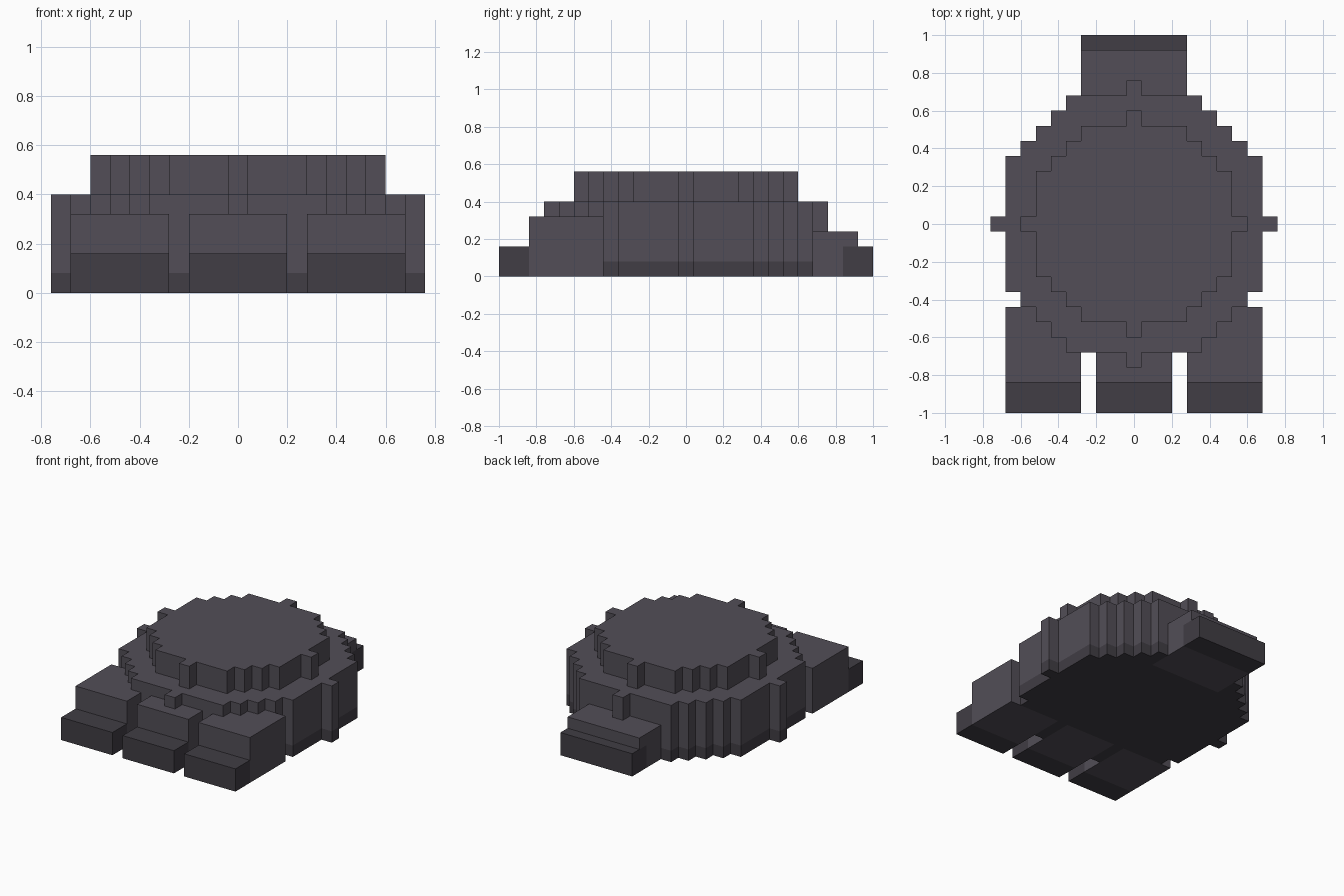
import bpy, bmesh
from mathutils import Vector

if "Cube" in bpy.data.objects:
    bpy.data.objects.remove(bpy.data.objects["Cube"])

S = 0.08  # voxel size; cells are centred on x and y


def material(name, rgb):
    m = bpy.data.materials.new(name)
    m.diffuse_color = (*rgb, 1)
    m.use_nodes = True
    m.node_tree.nodes["Principled BSDF"].inputs["Base Color"].default_value = m.diffuse_color
    return m


LIGHT = material("slate", (0.085, 0.076, 0.095))
DARK = material("dark_slate", (0.052, 0.047, 0.058))


def disc(r, z0, z1):
    return {(i, j, k) for i in range(-r, r + 1) for j in range(-r, r + 1)
            if i * i + j * j <= r * r for k in range(z0, z1)}


def box(x0, x1, y0, y1, z0, z1):
    return {(i, j, k) for i in range(x0, x1 + 1) for j in range(y0, y1 + 1)
            for k in range(z0, z1 + 1)}


# Parts in order; later parts claim any cells they share with earlier ones
parts = [
    ("ankle_sole", disc(9, 0, 1), DARK),
    ("ankle_body", disc(9, 1, 5), LIGHT),
    ("ankle_top", disc(7, 5, 7), LIGHT),
    ("heel", box(-3, 3, 7, 11, 0, 2), LIGHT),
    ("heel_tip", box(-3, 3, 11, 12, 0, 1), DARK),
]
for side, c in (("left", -6), ("middle", 0), ("right", 6)):
    parts.append((side + "_toe", box(c - 2, c + 2, -10, -6, 0, 3), LIGHT))
    parts.append((side + "_toe_tip", box(c - 2, c + 2, -12, -11, 0, 1), DARK))

# The sunken part of each toe keeps to its own cells below the body
owner = {}
for index, (_, cells, _) in enumerate(parts):
    for cell in cells:
        owner[cell] = index


def build(name, cells, mat):
    """Mesh the outer skin of a set of cells, merging flat faces."""
    bm = bmesh.new()
    for cell in sorted(cells):
        for axis in range(3):
            for sign in (-1, 1):
                near = list(cell)
                near[axis] += sign
                if tuple(near) in owner:
                    continue
                u, v, n = Vector(), Vector(), Vector()
                u[(axis + 1) % 3] = v[(axis + 2) % 3] = 0.5
                n[axis] = 0.5 * sign
                mid = Vector(cell) + Vector((0, 0, 0.5)) + n
                loop = [mid - u - v, mid + u - v, mid + u + v, mid - u + v]
                bm.faces.new([bm.verts.new(p * S) for p in loop[::sign]])
    bmesh.ops.remove_doubles(bm, verts=bm.verts, dist=0.001)
    bmesh.ops.dissolve_limit(bm, angle_limit=0.01, verts=bm.verts, edges=bm.edges)
    mesh = bpy.data.meshes.new(name)
    bm.to_mesh(mesh)
    bm.free()
    mesh.materials.append(mat)
    bpy.context.collection.objects.link(bpy.data.objects.new(name, mesh))


for index, (name, _, mat) in enumerate(parts):
    build(name, {c for c, o in owner.items() if o == index}, mat)
